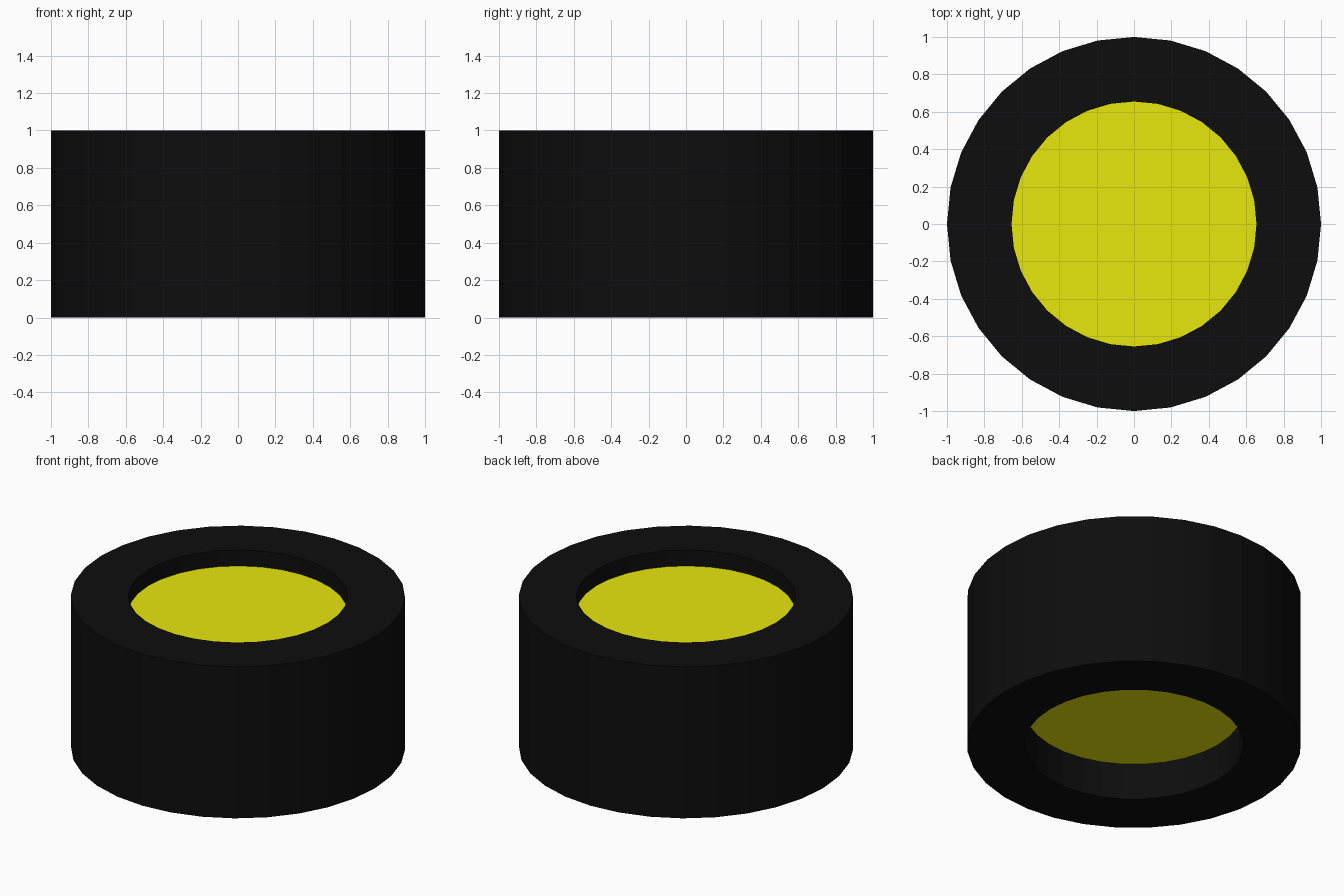
import bpy, bmesh
from mathutils import Vector

if "Cube" in bpy.data.objects:
    bpy.data.objects.remove(bpy.data.objects["Cube"])

SIDES, HUB_R = 32, 0.655
TOP_DEPTH, BOTTOM_DEPTH = 0.105, 0.24


def material(name, rgb):
    m = bpy.data.materials.new(name)
    m.diffuse_color = (*rgb, 1)
    m.use_nodes = True
    m.node_tree.nodes["Principled BSDF"].inputs["Base Color"].default_value = m.diffuse_color
    return m


bm = bmesh.new()

# Tyre: a low-poly cylinder standing on z = 0
bmesh.ops.create_cone(bm, cap_ends=True, segments=SIDES, radius1=1, radius2=1, depth=1)
bmesh.ops.translate(bm, verts=bm.verts, vec=(0, 0, 0.5))

# Hub faces: each cap is inset, then sunk into the tyre
for cap in [f for f in bm.faces if len(f.verts) == SIDES]:
    up = cap.normal.z > 0
    bmesh.ops.inset_region(bm, faces=[cap], thickness=0.2)
    for v in cap.verts:
        xy = Vector((v.co.x, v.co.y)).normalized() * HUB_R
        v.co.x, v.co.y = xy
    hub = bmesh.ops.extrude_discrete_faces(bm, faces=[cap])["faces"][0]
    for v in hub.verts:
        v.co.z += -TOP_DEPTH if up else BOTTOM_DEPTH
    hub.material_index = 1

bmesh.ops.recalc_face_normals(bm, faces=bm.faces)
mesh = bpy.data.meshes.new("wheel")
bm.to_mesh(mesh)
bm.free()
mesh.materials.append(material("black_rubber", (0.004, 0.004, 0.004)))
mesh.materials.append(material("yellow_hub", (0.8, 0.8, 0.004)))
wheel = bpy.data.objects.new("wheel", mesh)
bpy.context.collection.objects.link(wheel)
